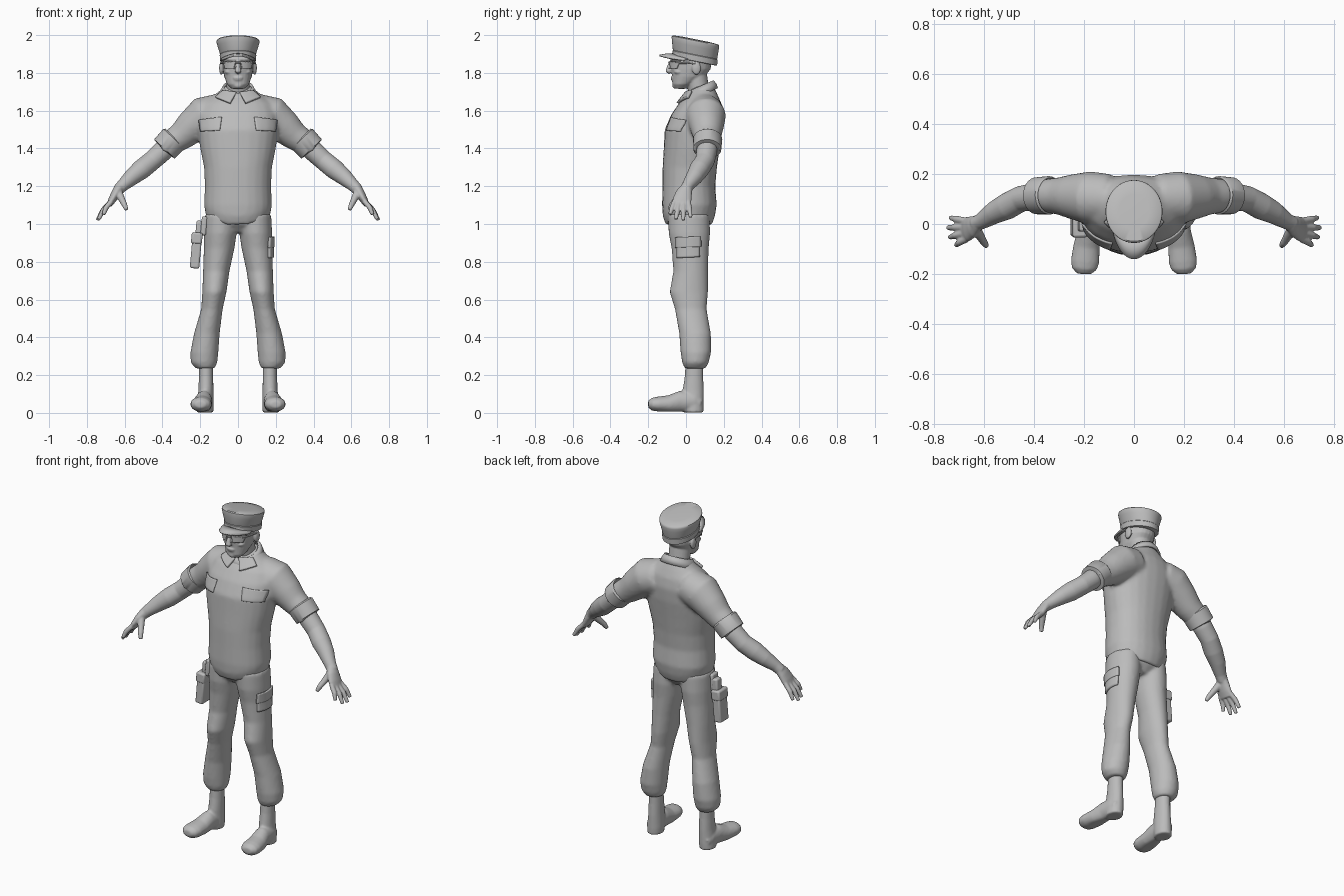
import bpy
import bmesh
from math import sin, cos, pi, radians
from mathutils import Vector, Matrix
from mathutils.bvhtree import BVHTree

if "Cube" in bpy.data.objects:
    bpy.data.objects.remove(bpy.data.objects["Cube"])

grey = bpy.data.materials.new("plain_grey")
grey.use_nodes = True
colour = (0.5, 0.5, 0.5, 1)
grey.diffuse_color = colour
grey.node_tree.nodes["Principled BSDF"].inputs["Base Color"].default_value = colour

FRONT = Vector((0, 1, 0))
UP = Vector((0, 0, 1))


def tube(bm, rings, ref=FRONT, level=False, sides=24, square=1.0, caps=True):
    """Loft ellipses (x, y, z, radius across, radius along ref)."""
    centres = [Vector(r[:3]) for r in rings]
    loops = []
    for i, ring in enumerate(rings):
        tangent = centres[min(i + 1, len(rings) - 1)] - centres[max(i - 1, 0)]
        tangent = UP if level else tangent.normalized()
        v = (ref - tangent * ref.dot(tangent)).normalized()
        u = v.cross(tangent)
        loop = []
        for k in range(sides):
            c, s = cos(2 * pi * k / sides), sin(2 * pi * k / sides)
            c, s = [abs(n) ** square * (1 if n > 0 else -1) for n in (c, s)]
            loop.append(bm.verts.new(centres[i] + u * c * ring[3] + v * s * ring[-1]))
        loops.append(loop)
    for a, b in zip(loops, loops[1:]):
        for k in range(sides):
            n = (k + 1) % sides
            bm.faces.new((a[k], a[n], b[n], b[k]))
    if caps:
        bm.faces.new(loops[0])
        bm.faces.new(loops[-1])


def ball(bm, place, size):
    matrix = Matrix.Translation(place) @ Matrix.Diagonal((*size, 1))
    bmesh.ops.create_uvsphere(bm, u_segments=20, v_segments=12, radius=1, matrix=matrix)


def finish(name, bm, mirror=False, voxel=0, smooth=4, thick=0, bevel=0):
    bmesh.ops.recalc_face_normals(bm, faces=bm.faces)
    mesh = bpy.data.meshes.new(name)
    bm.to_mesh(mesh)
    bm.free()
    obj = bpy.data.objects.new(name, mesh)
    bpy.context.collection.objects.link(obj)
    mesh.materials.append(grey)
    bpy.ops.object.select_all(action="DESELECT")
    obj.select_set(True)
    bpy.context.view_layer.objects.active = obj
    bpy.ops.object.shade_smooth_by_angle(angle=radians(40))
    if thick:
        mod = obj.modifiers.new("thickness", "SOLIDIFY")
        mod.thickness, mod.offset = thick, 0
    if bevel:
        mod = obj.modifiers.new("rounding", "BEVEL")
        mod.width, mod.segments = bevel, 3
    if mirror:
        obj.modifiers.new("mirror", "MIRROR").use_mirror_merge = False
    if voxel:
        mod = obj.modifiers.new("fuse", "REMESH")
        mod.mode, mod.voxel_size, mod.use_smooth_shade = "VOXEL", voxel, True
        mod = obj.modifiers.new("soften", "SMOOTH")
        mod.factor, mod.iterations = 0.5, smooth
    return obj


def patch(name, target, corners, place, aim, thick=0.01, steps=10, lift=0.002, **options):
    """Lay a four cornered plate on the target, cast along aim."""
    tree = BVHTree.FromObject(target, bpy.context.evaluated_depsgraph_get())
    a, b, c, d = [place(*p) for p in corners]
    bm = bmesh.new()
    rows = []
    for i in range(steps + 1):
        row = []
        for j in range(steps + 1):
            start = a.lerp(b, j / steps).lerp(d.lerp(c, j / steps), i / steps)
            hit, normal, _, _ = tree.ray_cast(start, aim)
            row.append(bm.verts.new(hit + normal * lift) if hit else None)
        rows.append(row)
    for lower, upper in zip(rows, rows[1:]):
        for j in range(steps):
            quad = (lower[j], lower[j + 1], upper[j + 1], upper[j])
            if all(quad):
                bm.faces.new(quad)
    bmesh.ops.delete(bm, geom=[v for v in bm.verts if not v.link_faces], context="VERTS")
    return finish(name, bm, thick=thick, **options)


# Shirt body and sleeves, hem raised at the sides
bm = bmesh.new()
tube(bm, [(0, .015, .99, .168, .12), (0, .015, 1.04, .178, .138), (0, .018, 1.1, .18, .145),
          (0, .015, 1.2, .175, .14), (0, .02, 1.3, .18, .144), (0, .03, 1.4, .2, .148),
          (0, .04, 1.5, .215, .153), (0, .06, 1.58, .21, .138), (0, .075, 1.64, .185, .112),
          (0, .085, 1.69, .115, .08), (0, .09, 1.73, .07, .055)], level=True, square=.92)
for v in bm.verts:
    if v.co.z < 1.05:
        v.co.z += .045 * (v.co.x / .17) ** 2
for s in (1, -1):
    tube(bm, [(s * x, y, z, r) for x, y, z, r in (
        (.1, .1, 1.59, .1), (.18, .105, 1.57, .106), (.25, .11, 1.51, .089),
        (.3, .112, 1.465, .075), (.345, .113, 1.435, .068), (.37, .113, 1.41, .064))])
shirt = finish("shirt", bm, voxel=.011, smooth=5)

# Rolled cuffs
bm = bmesh.new()
tube(bm, [(.335, .115, 1.455, .07), (.34, .115, 1.45, .077), (.39, .113, 1.397, .074),
          (.396, .113, 1.39, .068), (.39, .113, 1.397, .056)], sides=32, caps=False)
finish("sleeve_cuffs", bm, mirror=True)

# Forearms with hands
bm = bmesh.new()
tube(bm, [(.35, .115, 1.44, .054), (.4, .11, 1.385, .055), (.455, .1, 1.335, .052),
          (.51, .07, 1.29, .053), (.56, .045, 1.25, .045), (.61, .012, 1.205, .033),
          (.635, 0, 1.18, .03)])
tube(bm, [(.625, .005, 1.195, .027, .031), (.645, -.01, 1.165, .025, .043),
          (.665, -.02, 1.13, .021, .05), (.682, -.025, 1.1, .015, .047)])
tips = [(.735, .025, 1.035), (.745, -.015, 1.02), (.738, -.053, 1.025), (.712, -.085, 1.05)]
for i, tip in enumerate(tips):
    root = Vector((.67, .012 - .024 * i, 1.12))
    middle = root.lerp(Vector(tip), .55) + Vector((.006, 0, .004))
    tube(bm, [(*root, .014), (*middle, .014), (*tip, .01)], sides=12)
tube(bm, [(.638, -.015, 1.175, .024), (.615, -.05, 1.13, .018), (.6, -.075, 1.1, .015),
          (.59, -.088, 1.075, .011)], sides=12)
finish("forearms_and_hands", bm, mirror=True, voxel=.005, smooth=3)

# Trousers
bm = bmesh.new()
tube(bm, [(0, .018, 1.08, .165, .12), (0, .018, 1.0, .15, .11), (0, .02, .955, .06, .07)], level=True)
for s in (1, -1):
    tube(bm, [(s * x, y, z, rx, ry) for x, y, z, rx, ry in (
        (.09, .015, 1.05, .086, .11), (.094, .018, .95, .087, .11), (.1, .022, .87, .081, .098),
        (.115, .025, .75, .07, .092), (.125, .015, .64, .064, .102), (.138, .025, .55, .057, .084),
        (.165, .048, .42, .068, .084), (.178, .052, .32, .074, .081), (.18, .05, .265, .07, .07),
        (.173, .048, .235, .05, .055))], level=True)
trousers = finish("trousers", bm, voxel=.01)

# Boots with heels
bm = bmesh.new()
tube(bm, [(.169, .044, .26, .037, .047), (.169, .042, .19, .038, .049), (.17, .038, .12, .04, .056),
          (.173, .038, .04, .045, .056), (.175, .04, .002, .044, .052)], level=True)
tube(bm, [(.175, .075, .045, .035, .035), (.177, .04, .06, .043, .055), (.182, -.03, .06, .046, .056),
          (.19, -.09, .047, .053, .046), (.196, -.15, .046, .057, .04), (.199, -.18, .046, .05, .034),
          (.2, -.2, .046, .028, .018)], ref=UP)
for v in bm.verts:
    if v.co.y < -.02:
        v.co.z = max(v.co.z, .008)
finish("boots", bm, mirror=True, voxel=.007, smooth=3)

# Head, neck, ears and face
bm = bmesh.new()
tube(bm, [(0, -.03, 1.716, .034, .03), (0, -.018, 1.74, .058, .054), (0, .012, 1.78, .073, .086),
          (0, .026, 1.82, .081, .104), (0, .03, 1.87, .086, .108), (0, .035, 1.92, .084, .102)],
     level=True, square=.92)
tube(bm, [(0, .08, 1.62, .064, .058), (0, .068, 1.7, .061, .055), (0, .05, 1.8, .062, .06)])
tube(bm, [(0, -.074, 1.865, .009), (0, -.09, 1.83, .012), (0, -.092, 1.812, .019),
          (0, -.08, 1.802, .013)], sides=12)
ball(bm, (0, -.07, 1.774), (.027, .012, .006))
ball(bm, (0, -.068, 1.764), (.023, .012, .006))
ball(bm, (0, -.054, 1.734), (.026, .02, .018))
ball(bm, (0, -.055, 1.872), (.065, .028, .01))
for s in (1, -1):
    ball(bm, (s * .088, .055, 1.825), (.012, .024, .036))
    ball(bm, (s * .045, -.035, 1.805), (.025, .028, .014))
head = finish("head", bm, voxel=.005, smooth=3)

# Sunglasses
to_front = lambda x, z: Vector((x, -.4, z))
for side, s in (("left", 1), ("right", -1)):
    corners = [(s * .014, 1.822), (s * .062, 1.824), (s * .074, 1.862), (s * .01, 1.862)]
    patch(side + "_lens", head, corners, to_front, FRONT, thick=.008, lift=.006)
bm = bmesh.new()
tube(bm, [(.07, -.055, 1.855, .006), (.084, -.02, 1.853, .005), (.092, .05, 1.85, .005)], ref=UP, sides=8)
tube(bm, [(-.015, -.09, 1.855, .005), (.015, -.09, 1.855, .005)], sides=8)
finish("glasses_frame", bm, mirror=True)

# Cap: band, flared crown and peak, all tipped back
tip_back = lambda z, y: z - .2 * (y - .05)
bm = bmesh.new()
tube(bm, [(0, .048, 1.86, .09, .113), (0, .048, 1.862, .094, .117), (0, .048, 1.893, .097, .119),
          (0, .048, 1.896, .094, .116), (0, .048, 1.902, .096, .118), (0, .049, 1.94, .108, .123),
          (0, .05, 1.962, .114, .126), (0, .05, 1.97, .113, .125), (0, .05, 1.975, .107, .119),
          (0, .05, 1.978, .06, .07)], level=True, sides=48)
for v in bm.verts:
    v.co.z = tip_back(v.co.z, v.co.y)
finish("cap", bm)
bm = bmesh.new()
rows = []
for i in range(25):
    a = radians(-72 + 6 * i)
    drop = .03 * sin(a) ** 2
    rows.append([bm.verts.new(((.092 - .002 * t) * sin(a), .047 - (.112 + .075 * t) * cos(a),
                               1.9 - drop - .008 * t * t)) for t in (0, .5, 1)])
for a, b in zip(rows, rows[1:]):
    for k in range(2):
        bm.faces.new((a[k], a[k + 1], b[k + 1], b[k]))
finish("cap_peak", bm, thick=.009)

# Collar band and its two points
bm = bmesh.new()
tube(bm, [(0, .072, 1.675, .098, .092), (0, .072, 1.7, .088, .084), (0, .07, 1.725, .074, .072)],
     level=True, sides=40, caps=False)
for v in bm.verts:
    v.co.z += .45 * (v.co.y - .07)
finish("collar_band", bm, thick=.012)
for side, s in (("left", 1), ("right", -1)):
    corners = [(s * .008, 1.69), (s * .075, 1.7), (s * .115, 1.665), (s * .04, 1.635)]
    patch(side + "_collar_point", shirt, corners, to_front, FRONT, thick=.014, lift=.008)
    # Chest pocket flaps
    corners = [(s * .095, 1.495), (s * .195, 1.49), (s * .205, 1.55), (s * .085, 1.565)]
    patch(side + "_chest_flap", shirt, corners, to_front, FRONT)

# Cargo pocket on the left thigh
to_side = lambda y, z: Vector((.6, y, z))
corners = [(-.045, .82), (.07, .825), (.07, .93), (-.045, .925)]
patch("thigh_pocket", trousers, corners, to_side, Vector((-1, 0, 0)), thick=.016)
corners = [(-.05, .875), (.075, .88), (.075, .935), (-.05, .93)]
patch("thigh_pocket_flap", trousers, corners, to_side, Vector((-1, 0, 0)), thick=.01, lift=.008)

# Holster on the right hip
for name, place, size in (("holster_body", (-.222, -.01, .86), (.05, .08, .19)),
                          ("holster_flap", (-.218, -.01, .925), (.058, .088, .06)),
                          ("holster_grip", (-.203, -.005, .975), (.04, .05, .085)),
                          ("holster_loop", (-.18, -.01, .99), (.03, .06, .1))):
    bm = bmesh.new()
    turn = Matrix.Rotation(radians(5), 4, "Y")
    bmesh.ops.create_cube(bm, size=1, matrix=Matrix.Translation(place) @ turn @ Matrix.Diagonal((*size, 1)))
    finish(name, bm, bevel=.01)
